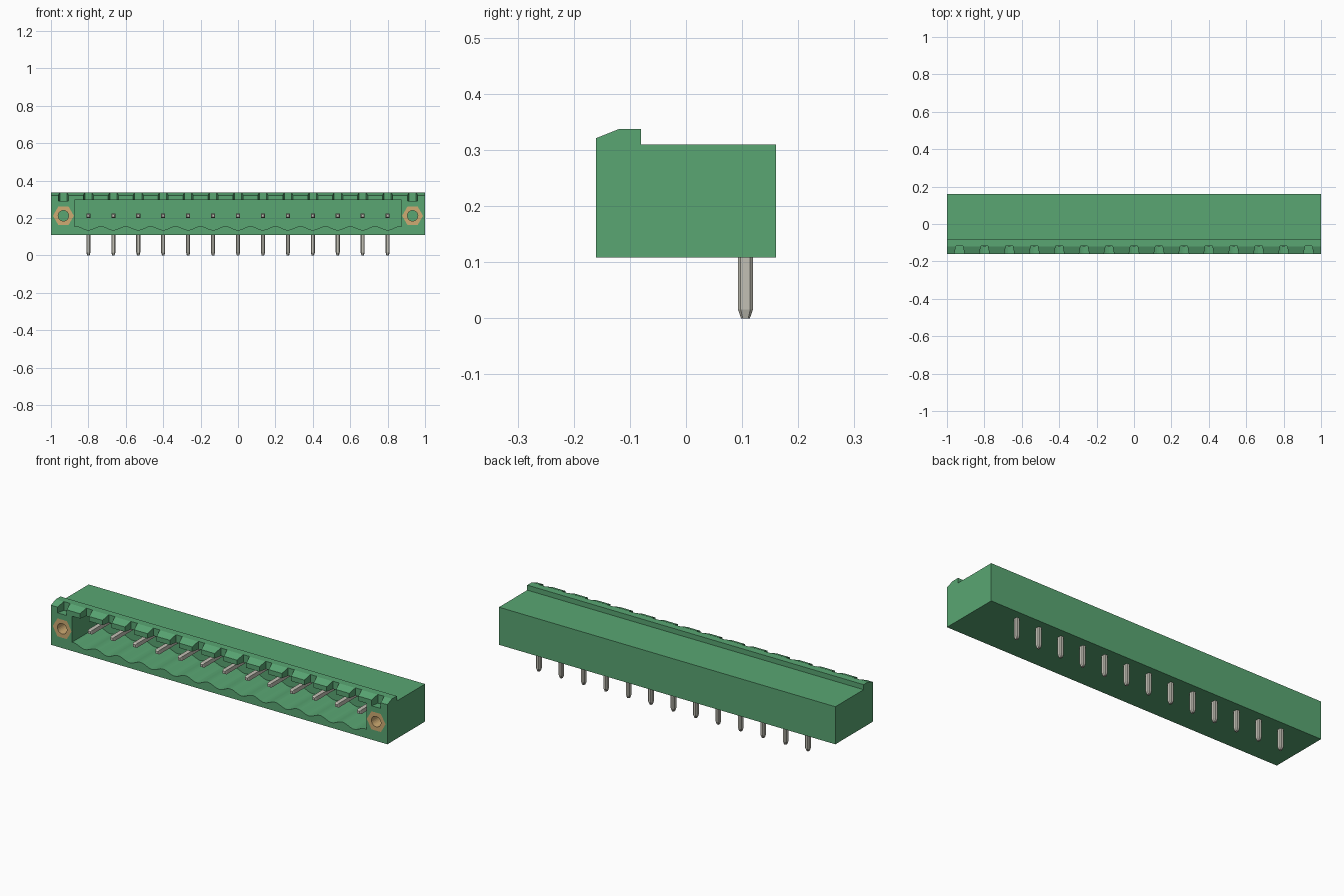
import bpy, bmesh, math
from mathutils import Vector

cube = bpy.data.objects.get("Cube")
if cube:
    bpy.data.objects.remove(cube, do_unlink=True)

PITCH = 0.4 / 3
PIN_X = [(i - 6) * PITCH for i in range(13)]
NUT_X = 7 * PITCH
NUT_Z = 0.212
FRONT, CAVITY_BACK = -0.16, 0.06
PIN_Y = 0.106


def material(name, color):
    m = bpy.data.materials.new(name)
    m.use_nodes = True
    m.diffuse_color = (*color, 1)
    m.node_tree.nodes["Principled BSDF"].inputs["Base Color"].default_value = (*color, 1)
    return m


green = material("green plastic", (0.10, 0.38, 0.17))
brass = material("brass", (0.62, 0.41, 0.17))
tin = material("tinned metal", (0.54, 0.53, 0.46))


def loft(bm, rings):
    """Skin matching loops of points and close both ends."""
    loops = [[bm.verts.new(p) for p in ring] for ring in rings]
    n = len(loops[0])
    for a, b in zip(loops, loops[1:]):
        for i in range(n):
            j = (i + 1) % n
            bm.faces.new((a[i], a[j], b[j], b[i]))
    bm.faces.new(loops[0][::-1])
    bm.faces.new(loops[-1])


def prism(bm, outline, axis, start, end):
    """Extrude a 2D outline along axis 0, 1 or 2."""
    def place(p, d):
        q = list(p)
        q.insert(axis, d)
        return Vector(q)
    loft(bm, [[place(p, d) for p in outline] for d in (start, end)])


def finish(bm, name, mat):
    bmesh.ops.recalc_face_normals(bm, faces=bm.faces)
    mesh = bpy.data.meshes.new(name)
    bm.to_mesh(mesh)
    bm.free()
    mesh.materials.append(mat)
    obj = bpy.data.objects.new(name, mesh)
    bpy.context.collection.objects.link(obj)
    return obj


def polygon(cx, cz, radius, sides):
    return [(cx + radius * math.cos(math.tau * i / sides),
             cz + radius * math.sin(math.tau * i / sides)) for i in range(sides)]


def cut(target, bm):
    """Subtract a mesh from the target and drop the cutter."""
    cutter = finish(bm, "cutter", green)
    cutter.hide_render = True
    mod = target.modifiers.new("cut", "BOOLEAN")
    mod.operation, mod.solver, mod.object = "DIFFERENCE", "EXACT", cutter
    bpy.context.view_layer.update()
    result = bpy.data.meshes.new_from_object(
        target.evaluated_get(bpy.context.evaluated_depsgraph_get()))
    target.modifiers.clear()
    target.data = result
    bpy.data.objects.remove(cutter, do_unlink=True)


# Housing with a latch ridge along the top front edge
bm = bmesh.new()
side = [(FRONT, 0.108), (0.16, 0.108), (0.16, 0.31), (-0.08, 0.31),
        (-0.08, 0.337), (-0.12, 0.337), (FRONT, 0.321)]
prism(bm, side, 0, -1, 1)
housing = finish(bm, "housing", green)

# Socket cavity with a scalloped floor, low under each pin
bm = bmesh.new()
steps, half = 156, 0.875
xs = [-half + 2 * half * i / steps for i in range(steps + 1)]
floor = [(x, 0.146 - 0.01 * math.cos(math.tau * x / PITCH)) for x in xs]
prism(bm, floor + [(half, 0.295), (-half, 0.295)], 1, FRONT - 0.05, CAVITY_BACK)
cut(housing, bm)

# Tapered latch notches through the ridge
bm = bmesh.new()
for x in PIN_X + [-NUT_X, NUT_X]:
    plan = [(x - 0.029, FRONT - 0.01), (x + 0.029, FRONT - 0.01),
            (x + 0.019, -0.118), (x - 0.019, -0.118)]
    prism(bm, plan, 2, 0.29, 0.36)
cut(housing, bm)

# Nut pockets and the screw holes behind them
for radius, sides, depth in ((0.056, 6, -0.08), (0.028, 24, 0.0)):
    bm = bmesh.new()
    for x in (-NUT_X, NUT_X):
        prism(bm, polygon(x, NUT_Z, radius, sides), 1, FRONT - 0.05, depth)
    cut(housing, bm)

# Hexagonal nuts, flush with the front
for x, name in ((-NUT_X, "right_nut"), (NUT_X, "left_nut")):
    bm = bmesh.new()
    prism(bm, polygon(x, NUT_Z, 0.056, 6), 1, FRONT, -0.08)
    nut = finish(bm, name, brass)
    bm = bmesh.new()
    prism(bm, polygon(x, NUT_Z, 0.028, 24), 1, FRONT - 0.05, 0)
    cut(nut, bm)
    nut.data.materials.clear()
    nut.data.materials.append(brass)
    for face in nut.data.polygons:
        face.material_index = 0


def chamfered(w, d, c):
    """Rectangle outline with cut corners, given half sizes."""
    return [(w, c - d), (w, d - c), (w - c, d), (c - w, d),
            (-w, d - c), (-w, c - d), (c - w, -d), (w - c, -d)]


# Contact pins: a square blade in the socket and a solder tail below
for i, x in enumerate(PIN_X):
    bm = bmesh.new()
    rings = []
    for y, r in ((-0.12, 0.007), (-0.112, 0.011), (PIN_Y, 0.011)):
        rings.append([(x + a * r, y, NUT_Z + b * r)
                      for a, b in ((-1, -1), (1, -1), (1, 1), (-1, 1))])
    loft(bm, rings)
    rings = []
    for z, s in ((0, 0.58), (0.016, 1), (NUT_Z, 1)):
        rings.append([(x + a * s, PIN_Y + b * s, z)
                      for a, b in chamfered(0.011, 0.0135, 0.005)])
    loft(bm, rings)
    finish(bm, f"contact_pin_{i + 1}", tin)
